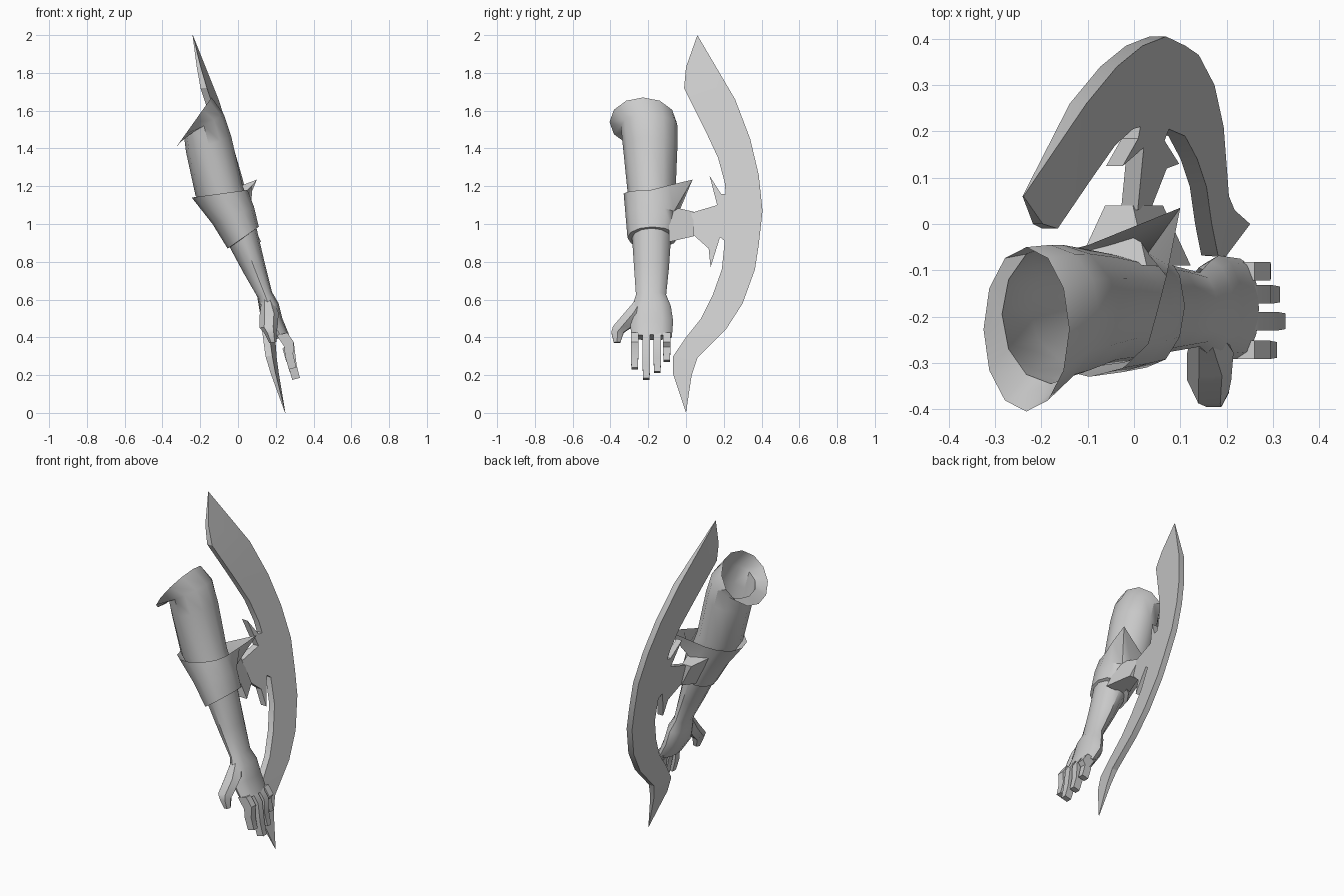
import bpy, bmesh, math
from mathutils import Vector

if "Cube" in bpy.data.objects:
    bpy.data.objects.remove(bpy.data.objects["Cube"], do_unlink=True)

grey = bpy.data.materials.new("plain_grey")
grey.use_nodes = True
colour = (0.6, 0.6, 0.6, 1)
grey.diffuse_color = colour
grey.node_tree.nodes["Principled BSDF"].inputs["Base Color"].default_value = colour


def finish(name, bm, angle=35):
    bmesh.ops.recalc_face_normals(bm, faces=bm.faces)
    mesh = bpy.data.meshes.new(name)
    bm.to_mesh(mesh)
    bm.free()
    mesh.materials.append(grey)
    obj = bpy.data.objects.new(name, mesh)
    bpy.context.collection.objects.link(obj)
    bpy.ops.object.select_all(action='DESELECT')
    obj.select_set(True)
    bpy.context.view_layer.objects.active = obj
    bpy.ops.object.shade_smooth_by_angle(angle=math.radians(angle))
    return obj


def loft(rings, sides=12, cap_start=False, cap_end=False):
    """Skin tilted rings, each given as low-x x, z, high-x x, z, low y, high y."""
    bm = bmesh.new()
    loops = []
    for lx, lz, rx, rz, y0, y1 in rings:
        centre = Vector(((lx + rx) / 2, (y0 + y1) / 2, (lz + rz) / 2))
        across = Vector(((rx - lx) / 2, 0, (rz - lz) / 2))
        depth = Vector((0, (y1 - y0) / 2, 0))
        turn, grow = (math.pi / 4, math.sqrt(2)) if sides == 4 else (0, 1)
        loop = []
        for k in range(sides):
            a = turn + math.tau * k / sides
            loop.append(bm.verts.new(
                centre + grow * (across * math.cos(a) + depth * math.sin(a))))
        loops.append(loop)
    for a, b in zip(loops, loops[1:]):
        for k in range(sides):
            j = (k + 1) % sides
            bm.faces.new((a[k], a[j], b[j], b[k]))
    if cap_start:
        bm.faces.new(loops[0])
    if cap_end:
        bm.faces.new(loops[-1])
    return bm, loops


# Open sleeve, forearm and palm
bm, _ = loft([
    (-.325, 1.41, -.14, 1.67, -.405, -.05),
    (-.285, 1.46, -.075, 1.58, -.345, -.045),
    (-.275, 1.38, -.035, 1.46, -.335, -.045),
    (-.225, 1.15, .025, 1.20, -.31, -.055),
    (-.12, 1.00, .07, 1.09, -.30, -.07),
    (-.04, .87, .10, .97, -.285, -.08),
    (.03, .74, .14, .80, -.275, -.09),
    (.105, .61, .18, .64, -.265, -.105),
    (.115, .55, .215, .58, -.285, -.08),
    (.13, .47, .235, .50, -.295, -.068),
    (.19, .385, .27, .415, -.29, -.075)], cap_end=True)
finish("arm", bm)

# Elbow cuff, with the rim rising to a drawn-out corner spike
bm, loops = loft([
    (-.245, 1.14, .05, 1.18, -.33, -.045),
    (-.135, 1.00, .085, 1.09, -.32, -.045),
    (-.055, .87, .11, .985, -.31, -.045),
    (-.035, .88, .095, .975, -.28, -.085)])
loops[0][2].co = (.10, .035, 1.235)
loops[0][1].co = (.075, -.09, 1.205)
finish("elbow_cuff", bm, 40)

# Fingers: y position and tip height
for name, y, tip in (("index", -.272, .23), ("middle", -.21, .175),
                     ("ring", -.152, .21), ("little", -.102, .27)):
    x = .36 - tip * .33
    w = .02
    bm, _ = loft([
        (.205, .41, .26, .425, y - w, y + w),
        (.245, .35, .295, .375, y - w, y + w),
        (x - .035, tip + .07, x + .008, tip + .08, y - w, y + w),
        (x - .015, tip, x + .025, tip + .01, y - .017, y + .017)],
        sides=4, cap_start=True, cap_end=True)
    finish(name + "_finger", bm)

# Thumb
bm, _ = loft([
    (.125, .60, .185, .60, -.27, -.20),
    (.115, .52, .215, .53, -.335, -.22),
    (.115, .45, .21, .46, -.395, -.28),
    (.14, .42, .205, .43, -.40, -.325),
    (.165, .37, .205, .375, -.385, -.345)],
    sides=6, cap_start=True, cap_end=True)
finish("thumb", bm)

# Bracket: a leaning wedge narrowing from the cuff to the blade
bm = bmesh.new()
bmesh.ops.create_cube(bm, size=2)
for v in bm.verts:
    outer = v.co.y > 0
    z = 1 + v.co.z * (.065 if outer else .095)
    x = v.co.x * (.03 if outer else .075) - .5 * (z - 1)
    v.co = (x, .04 if outer else -.09, z)
finish("blade_bracket", bm)

# Curved blade with barbs: outline as y, z on a leaning plane
outline = [
    (.06, 2.0), (.26, 1.66), (.34, 1.45), (.385, 1.26), (.405, 1.07),
    (.385, .89), (.365, .76), (.30, .58), (.21, .44), (.06, .29),
    (.03, .2), (0, 0), (-.07, .21), (-.068, .30), (0, .40), (.08, .50),
    (.14, .62), (.19, .76), (.205, .91), (.18, .93), (.13, .77),
    (.12, .87), (.03, .95), (.03, 1.06), (.165, 1.10), (.125, 1.255),
    (.185, 1.16), (.21, 1.16), (.205, 1.22), (.17, 1.35), (.10, 1.50),
    (-.01, 1.72), (0, 1.83)]
bm = bmesh.new()
near, far = [], []
for y, z in outline:
    x = .25 - .25 * z + .17 * y
    half = .001 + .017 * min(1, z / .3, (2 - z) / .3)
    near.append(bm.verts.new((x + half, y, z)))
    far.append(bm.verts.new((x - half, y, z)))
caps = [bm.faces.new(near), bm.faces.new(far[::-1])]
for k in range(len(outline)):
    j = (k + 1) % len(outline)
    bm.faces.new((near[k], far[k], far[j], near[j]))
bm.normal_update()
bmesh.ops.triangulate(bm, faces=caps)
finish("curved_blade", bm, 25)
